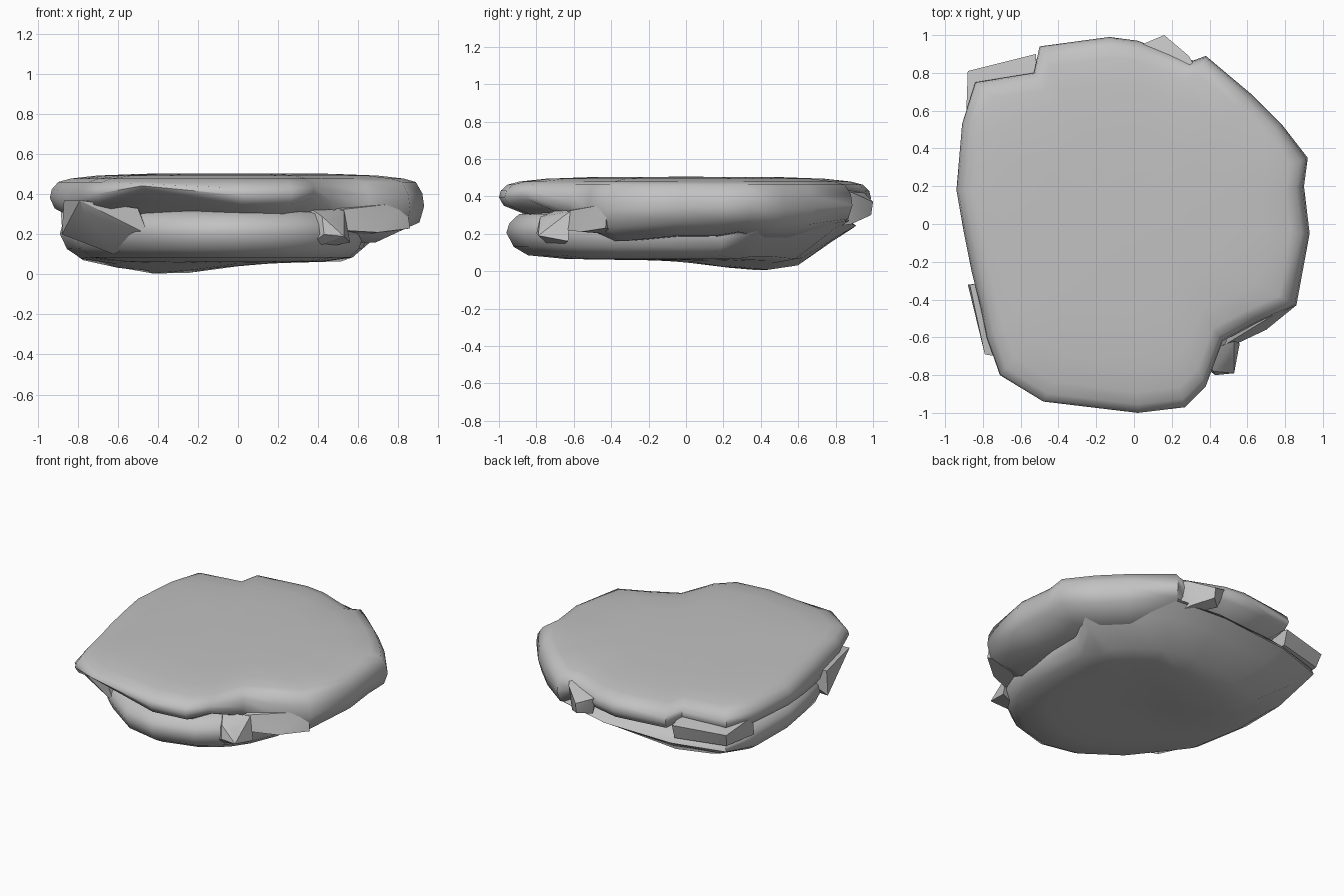
import bpy
import bmesh
import math

if "Cube" in bpy.data.objects:
    bpy.data.objects.remove(bpy.data.objects["Cube"], do_unlink=True)

stone = bpy.data.materials.new("grey stone")
stone.use_nodes = True
colour = (0.54, 0.54, 0.54, 1)
stone.diffuse_color = colour
shader = next(n for n in stone.node_tree.nodes if n.type == "BSDF_PRINCIPLED")
shader.inputs["Base Color"].default_value = colour
shader.inputs["Roughness"].default_value = 0.9


def finish(name, bm, angle):
    """Turn a bmesh into a shaded stone object."""
    bmesh.ops.recalc_face_normals(bm, faces=bm.faces)
    mesh = bpy.data.meshes.new(name)
    bm.to_mesh(mesh)
    bm.free()
    mesh.materials.append(stone)
    obj = bpy.data.objects.new(name, mesh)
    bpy.context.collection.objects.link(obj)
    bpy.ops.object.select_all(action="DESELECT")
    obj.select_set(True)
    bpy.context.view_layer.objects.active = obj
    bpy.ops.object.shade_smooth_by_angle(angle=math.radians(angle))
    return obj


def loft(name, rings, top, bottom, angle):
    """Skin a stack of rings, closing both ends with a fan to a centre point."""
    bm = bmesh.new()
    loops = [[bm.verts.new(p) for p in ring] for ring in rings]
    count = len(loops[0])
    for upper, lower in zip(loops, loops[1:]):
        for i in range(count):
            j = (i + 1) % count
            bm.faces.new((upper[i], upper[j], lower[j], lower[i]))
    for loop, centre in ((loops[0], top), (loops[-1], bottom)):
        tip = bm.verts.new(centre)
        for i in range(count):
            bm.faces.new((tip, loop[i], loop[(i + 1) % count]))
    return finish(name, bm, angle)


def chip(name, upper, lower):
    """A small broken flake: the hull of its upper and lower corners."""
    bm = bmesh.new()
    for p in upper + lower:
        bm.verts.new(p)
    bmesh.ops.convex_hull(bm, input=bm.verts)
    return finish(name, bm, 25)


# Upper slab: plan outline with the height of its overhanging lip
upper_outline = [
    (.93, -.05, .26), (.90, .2, .26), (.92, .35, .28), (.78, .53, .25),
    (.63, .68, .25), (.38, .89, .28), (.3, .86, .33), (.02, .97, .35),
    (-.13, .99, .34), (-.5, .94, .34), (-.53, .8, .35), (-.84, .75, .34),
    (-.91, .53, .33), (-.94, .18, .33), (-.9, -.05, .31), (-.86, -.25, .3),
    (-.81, -.45, .31), (-.78, -.6, .33), (-.71, -.8, .36), (-.48, -.94, .43),
    (.02, -1, .35), (.27, -.97, .35), (.38, -.86, .38), (.47, -.62, .3),
    (.66, -.52, .23), (.86, -.43, .23)]


def upper_ring(scale, height):
    return [(x * scale, y * scale, height(lip)) for x, y, lip in upper_outline]


def rim(part):
    """Height a given part of the way from the lip up to the shoulder."""
    return lambda lip: lip + (.462 - lip) * part


loft("upper_slab", [
    upper_ring(.5, lambda lip: .503),
    upper_ring(.75, lambda lip: .494),
    upper_ring(.89, lambda lip: .479),
    upper_ring(.955, rim(1)),
    upper_ring(.99, rim(.72)),
    upper_ring(1, rim(.4)),
    upper_ring(.975, rim(0)),
    upper_ring(.8, lambda lip: lip - .07),
    upper_ring(.55, lambda lip: .18),
], (0, 0, .505), (0, 0, .18), 55)

# Lower slab: plan outline, with an underside that bulges and rises to the back
lower_outline = [
    (.65, -.1), (.65, .2), (.76, .4), (.73, .53), (.58, .68), (.36, .86),
    (0, .91), (-.5, .88), (-.85, .77), (-.88, .45), (-.89, .1), (-.85, -.15),
    (-.82, -.32), (-.7, -.48), (-.51, -.72), (-.24, -.91), (0, -.96),
    (.28, -.88), (.45, -.75), (.54, -.62), (.63, -.4)]


def under(x, y, z):
    bulge = math.exp(-((x + .35) ** 2 + (y - .4) ** 2) / .12)
    back = max(0, y - .5) * .55 + max(0, -x - .55) * .15
    corner = max(0, x + y - .75) * .55
    return max(.002, max(z, .02 + max(back, corner)) - .06 * bulge)


def lower_ring(scale, z):
    return [(x * scale, y * scale, under(x * scale, y * scale, z))
            for x, y in lower_outline]


loft("lower_slab", [
    lower_ring(.8, .32),
    lower_ring(.93, .305),
    lower_ring(.985, .255),
    lower_ring(1, .205),
    lower_ring(.96, .13),
    lower_ring(.88, .085),
    lower_ring(.68, .066),
    lower_ring(.5, .062),
    lower_ring(.25, .06),
], (0, 0, .33), (0, 0, .055), 55)

# Broken flakes around the rim
chip("back_ledge",
     [(-.88, .81, .35), (-.52, .9, .36), (-.5, .6, .42), (-.89, .53, .38)],
     [(-.86, .78, .26), (-.52, .87, .26), (-.5, .6, .22), (-.88, .5, .24)])
chip("back_flake",
     [(.04, .95, .42), (.16, 1, .37), (.29, .89, .42), (.33, .82, .44), (.15, .7, .45)],
     [(.08, .92, .29), (.16, .99, .3), (.27, .88, .25), (.3, .7, .23)])
chip("front_flake",
     [(.36, -.68, .33), (.53, -.62, .32), (.42, -.78, .29), (.5, -.74, .27)],
     [(.43, -.8, .2), (.53, -.79, .19), (.56, -.63, .16), (.3, -.7, .11)])
chip("front_right_ledge",
     [(.48, -.64, .32), (.84, -.42, .36), (.6, -.3, .4)],
     [(.53, -.64, .22), (.7, -.56, .21), (.86, -.43, .23), (.6, -.3, .19)])
chip("front_left_ledge",
     [(-.87, -.32, .37), (-.79, -.69, .37), (-.5, -.74, .33), (-.5, -.3, .36)],
     [(-.88, -.32, .2), (-.77, -.66, .31), (-.45, -.74, .2), (-.62, -.5, .1)])
